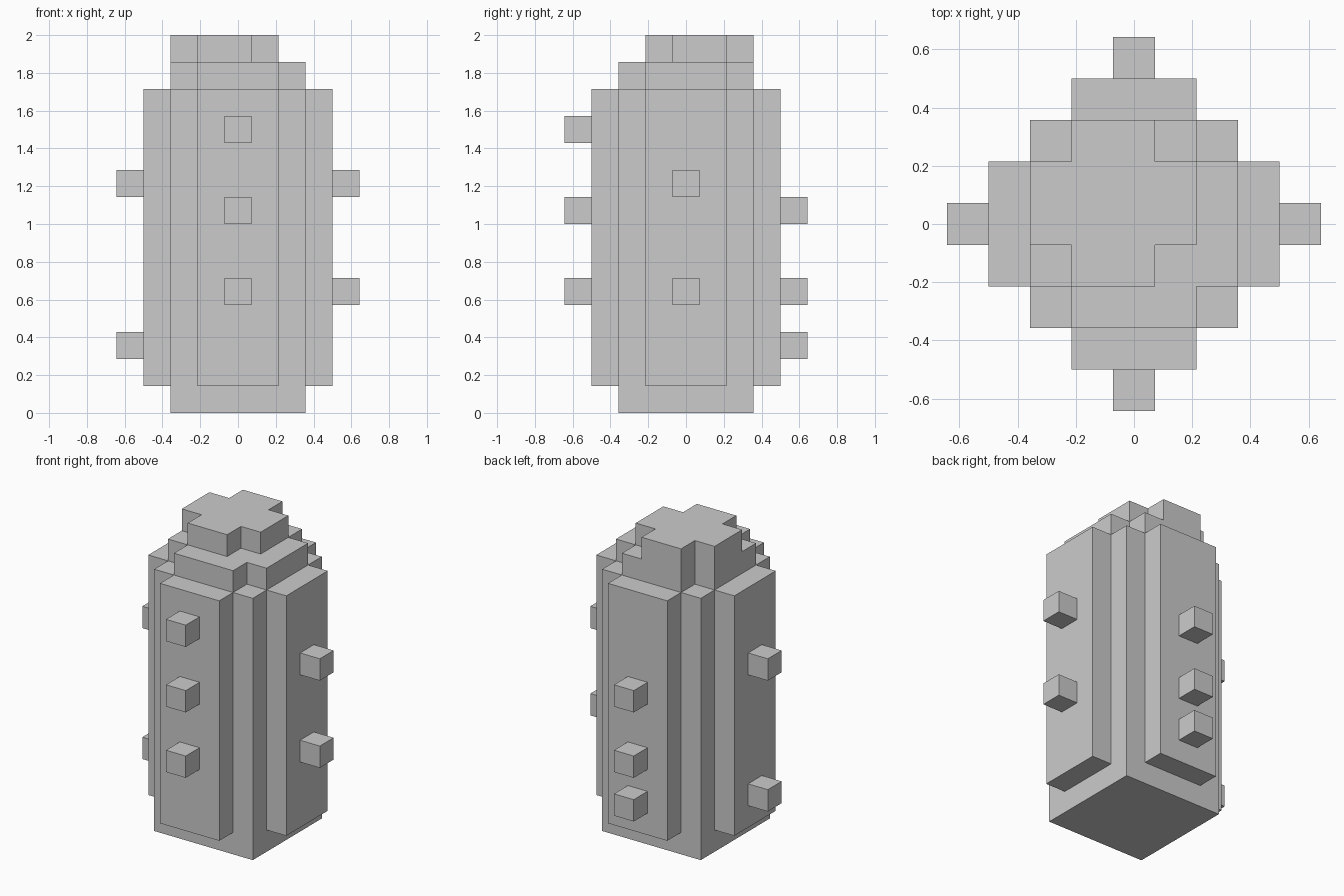
import bpy, bmesh
from mathutils import Matrix
from math import pi

if "Cube" in bpy.data.objects:
    bpy.data.objects.remove(bpy.data.objects["Cube"])

U = 1 / 7  # one block; the model is 14 blocks tall


def prism(name, outline, z0, z1, turn=0.0):
    """Extrude an outline (in blocks) from z0 to z1, turned about the z axis."""
    bm = bmesh.new()
    face = bm.faces.new([bm.verts.new((x * U, y * U, z0 * U)) for x, y in outline])
    top = bmesh.ops.extrude_face_region(bm, geom=[face])
    verts = [v for v in top["geom"] if isinstance(v, bmesh.types.BMVert)]
    bmesh.ops.translate(bm, verts=verts, vec=(0, 0, (z1 - z0) * U))
    bmesh.ops.transform(bm, matrix=Matrix.Rotation(turn, 4, 'Z'), verts=bm.verts)
    bmesh.ops.recalc_face_normals(bm, faces=bm.faces)
    mesh = bpy.data.meshes.new(name)
    bm.to_mesh(mesh)
    bm.free()
    obj = bpy.data.objects.new(name, mesh)
    bpy.context.collection.objects.link(obj)
    return obj


def rect(x0, x1, y0, y1):
    return [(x0, y0), (x1, y0), (x1, y1), (x0, y1)]


def plus(cx, cy, a, b):
    """Cross outline with arm half-width a and half-length b."""
    pts = [(a, -b), (a, -a), (b, -a), (b, a), (a, a), (a, b)]
    pts += [(-x, -y) for x, y in pts]
    return [(cx + x, cy + y) for x, y in pts]


# Square core with two stepped cross-shaped tiers; the top one is off-centre
prism("body_core", rect(-2.5, 2.5, -2.5, 2.5), 0, 12)
prism("lower_cap", plus(0, 0, 1.5, 2.5), 12, 13)
prism("upper_cap", plus(-0.5, 0.5, 1, 2), 13, 14)

# A raised panel on each side, with small studs at the listed heights
sides = {
    "front": (0, (4, 7, 10)),
    "right": (pi / 2, (4, 8)),
    "back": (pi, (2, 4, 7)),
    "left": (-pi / 2, (2, 8)),
}
for side, (turn, heights) in sides.items():
    prism(f"{side}_panel", rect(-1.5, 1.5, -3.5, -2.5), 1, 12, turn)
    for i, z in enumerate(heights, 1):
        prism(f"{side}_stud_{i}", rect(-0.5, 0.5, -4.5, -3.5), z, z + 1, turn)
